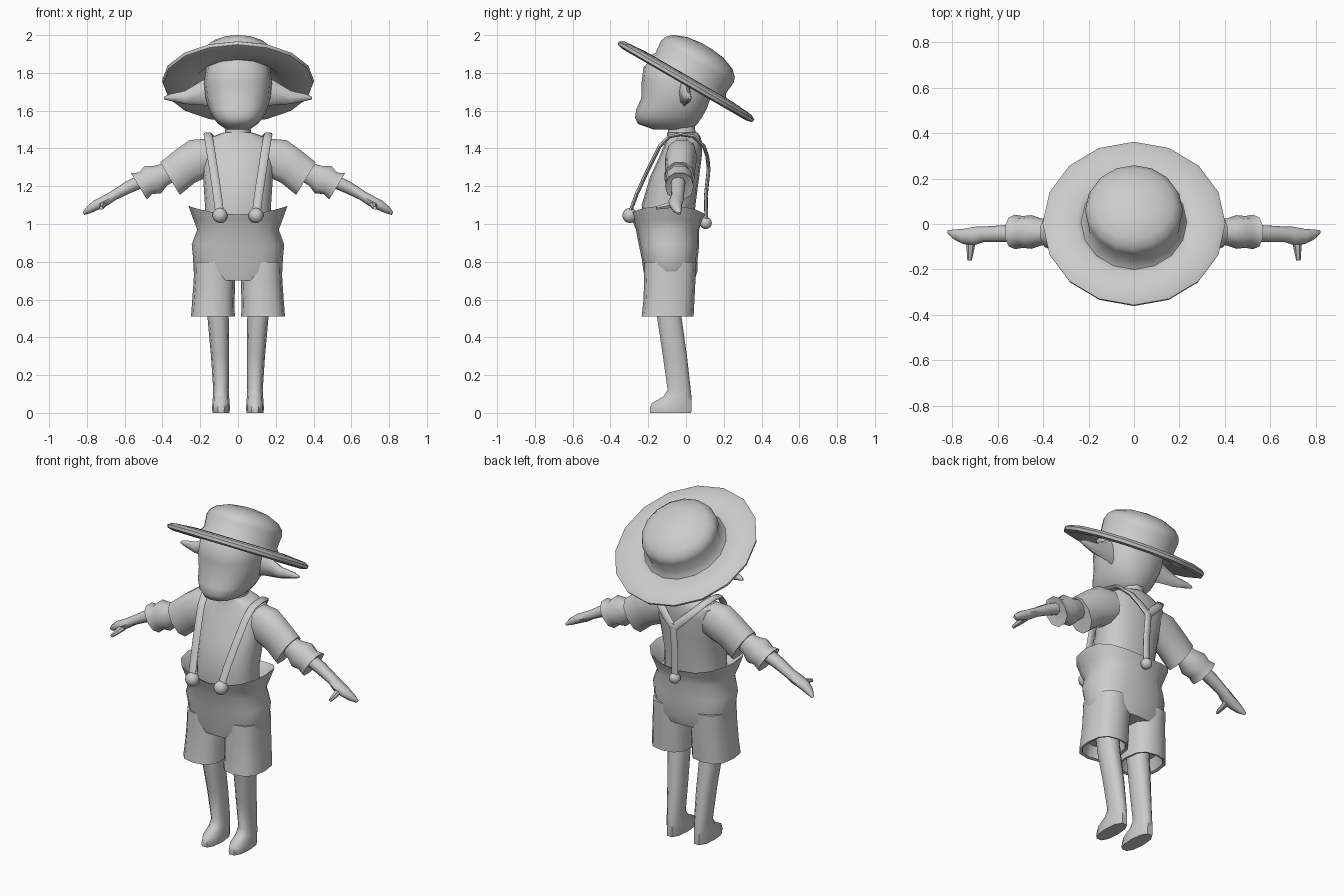
import bpy, bmesh, math
from mathutils import Vector as V

grey = bpy.data.materials.new("light grey")
grey.diffuse_color = (0.6, 0.6, 0.6, 1)


def power(c, e):
    return math.copysign(abs(c) ** e, c)


def loft(name, rings, n=12, e=1.0, mirror=False, angle=50, edit=None):
    """Skin a list of (centre, u, v) rings; e < 1 gives squarer sections."""
    bm = bmesh.new()
    loops = []
    for c, u, v in rings:
        loop = []
        for i in range(n):
            a = 2 * math.pi * i / n
            loop.append(bm.verts.new(V(c) + V(u) * power(math.cos(a), e) + V(v) * power(math.sin(a), e)))
        loops.append(loop)
    for a, b in zip(loops, loops[1:]):
        for i in range(n):
            j = (i + 1) % n
            bm.faces.new((a[i], a[j], b[j], b[i]))
    bm.faces.new(loops[0][::-1])
    bm.faces.new(loops[-1])
    if edit:
        edit(loops)
    bmesh.ops.recalc_face_normals(bm, faces=bm.faces[:])
    me = bpy.data.meshes.new(name)
    bm.to_mesh(me)
    bm.free()
    return finish(bpy.data.objects.new(name, me), mirror, angle)


def finish(ob, mirror, angle):
    if ob.name not in bpy.context.collection.objects:
        bpy.context.collection.objects.link(ob)
    ob.data.materials.append(grey)
    bpy.ops.object.select_all(action='DESELECT')
    ob.select_set(True)
    bpy.context.view_layer.objects.active = ob
    bpy.ops.object.shade_smooth_by_angle(angle=math.radians(angle))
    if mirror:
        ob.modifiers.new("mirror", 'MIRROR')
    return ob


def stack(rows):
    """Horizontal rings from (z, front y, back y, half width, centre x)."""
    return [((r[4] if len(r) > 4 else 0, (r[1] + r[2]) / 2, r[0]),
             (r[3], 0, 0), (0, (r[2] - r[1]) / 2, 0)) for r in rows]


def limb(rows):
    """Rings across the arm axis from (x, y, z, half depth, half height)."""
    return [((x, y, z), (0, d, 0), (0.52 * h, 0, 0.855 * h)) for x, y, z, d, h in rows]


def ribbon(name, pts, w, t, mirror=False):
    """Flat rounded band following points."""
    pts = [V(p) for p in pts]
    rings = []
    for i, p in enumerate(pts):
        d = (pts[min(i + 1, len(pts) - 1)] - pts[max(i - 1, 0)]).normalized()
        u = (V((1, 0, 0)) - d * d.x).normalized()
        rings.append((p, u * w, d.cross(u) * t))
    return loft(name, rings, 8, 0.8, mirror)


def ball(name, loc, r, mirror=False):
    me = bpy.data.meshes.new(name)
    bm = bmesh.new()
    bmesh.ops.create_uvsphere(bm, u_segments=12, v_segments=8, radius=r)
    bmesh.ops.translate(bm, verts=bm.verts, vec=loc)
    bm.to_mesh(me)
    bm.free()
    return finish(bpy.data.objects.new(name, me), mirror, 60)


# Hat: tilted lathe, brim underside to crown top
tilt = math.radians(30)
ht = V((0, math.cos(tilt), -math.sin(tilt)))
hn = V((0, math.sin(tilt), math.cos(tilt)))
profile = [(.17, .06), (.23, 0), (.38, -.02), (.41, -.012), (.415, .005), (.39, .02),
           (.265, .03), (.24, .015), (.215, .05), (.222, .12), (.212, .15),
           (.18, .18), (.11, .207), (.03, .217)]
loft("hat", [(V((0, 0, 1.755)) + hn * h, (r * .97, 0, 0), ht * r) for r, h in profile], 16)

# Head and neck
loft("head", stack([(1.50, -.17, .03, .06), (1.53, -.255, .06, .105), (1.565, -.27, .085, .135),
                    (1.61, -.262, .11, .155), (1.67, -.235, .13, .172), (1.75, -.235, .14, .18),
                    (1.83, -.225, .13, .168), (1.89, -.17, .08, .12), (1.92, -.11, .02, .06)]),
     16, .85, angle=70)
loft("neck", stack([(1.40, -.11, .07, .09), (1.46, -.1, .055, .07), (1.54, -.1, .05, .065)]), 10)

# Ears
loft("ear", [((.13, -.01, 1.70), (0, .035, 0), (0, 0, .08)),
             ((.19, -.005, 1.695), (0, .028, 0), (0, 0, .065)),
             ((.28, .005, 1.67), (0, .024, 0), (0, 0, .035)),
             ((.36, .015, 1.67), (0, .016, 0), (0, 0, .018)),
             ((.392, .02, 1.667), (0, .006, 0), (0, 0, .007))], 8, mirror=True)

# Shirt body
loft("shirt", stack([(.98, -.22, .04, .18), (1.10, -.235, .05, .175), (1.25, -.19, .07, .185),
                     (1.37, -.135, .085, .2), (1.43, -.11, .085, .195), (1.465, -.1, .075, .13),
                     (1.485, -.1, .06, .075)]), 16, .85)

# Sleeves with a flared end and a gathered cuff
loft("sleeve", limb([(.12, -.02, 1.37, .075, .10), (.20, -.025, 1.35, .085, .115),
                     (.28, -.03, 1.305, .08, .105), (.36, -.035, 1.24, .08, .105),
                     (.365, -.035, 1.25, .06, .06)]), 10, .9, True)
loft("cuff", limb([(.35, -.035, 1.28, .05, .055), (.41, -.035, 1.255, .06, .065),
                   (.45, -.035, 1.235, .074, .088), (.49, -.035, 1.215, .07, .07),
                   (.525, -.035, 1.2, .076, .085), (.52, -.035, 1.205, .045, .04)]), 10, .9, True)

# Forearm, hand and thumb
loft("hand", limb([(.47, -.04, 1.245, .04, .038), (.58, -.043, 1.195, .037, .033),
                   (.66, -.045, 1.15, .034, .026), (.70, -.052, 1.125, .04, .028),
                   (.75, -.055, 1.10, .034, .027), (.79, -.047, 1.075, .023, .02),
                   (.818, -.035, 1.055, .008, .008)]), 8, .9, True)
loft("thumb", [((.715, -.06, 1.105), (.022, 0, 0), (0, 0, .02)),
               ((.72, -.11, 1.095), (.017, 0, 0), (0, 0, .016)),
               ((.724, -.16, 1.085), (.01, 0, 0), (0, 0, .01))], 6, mirror=True)


# Shorts: open flared waist whose rim rises at the sides
def raise_rim(loops):
    for loop in loops[-3:-1]:
        for v in loop:
            v.co.z += .045 * (abs(v.co.x) / .26) ** 2


loft("shorts_hip", stack([(.70, -.215, .045, .19), (.75, -.225, .06, .235), (.82, -.235, .062, .238),
                          (.89, -.25, .07, .245), (.97, -.265, .07, .216), (1.02, -.285, .085, .235),
                          (1.05, -.298, .10, .262), (1.045, -.285, .088, .25),
                          (.99, -.25, .055, .2)]), 16, .8, edit=raise_rim)
loft("shorts_leg", stack([(.80, -.22, .055, .10, .13), (.70, -.222, .05, .11, .125),
                          (.60, -.225, .045, .112, .13), (.51, -.235, .04, .116, .133),
                          (.515, -.22, .025, .10, .133), (.58, -.2, .01, .085, .125)]), 12, .75, True)

# Legs and feet
loft("leg", stack([(.62, -.17, -.03, .056, .105), (.50, -.155, -.02, .056, .105),
                   (.30, -.125, .008, .048, .095), (.12, -.1, .028, .041, .09),
                   (.085, -.125, .032, .043, .09), (.05, -.188, .034, .046, .09),
                   (.02, -.197, .034, .047, .09), (0, -.195, .032, .045, .09)]), 10, .85, True)

# Straps crossing the shoulders and meeting at the back
ribbon("front_strap", [(.095, -.305, 1.04), (.11, -.26, 1.16), (.128, -.205, 1.28), (.148, -.14, 1.41),
                       (.157, -.09, 1.463), (.16, -.03, 1.475), (.15, .04, 1.465),
                       (.10, .095, 1.41), (.05, .112, 1.36), (.005, .118, 1.315)], .023, .01, True)
ribbon("back_strap", [(0, .115, 1.335), (0, .12, 1.29), (0, .105, 1.15), (0, .108, 1.0)], .022, .01)
ball("front_button", (.095, -.297, 1.045), .04, True)
ball("back_button", (0, .105, 1.005), .032)
